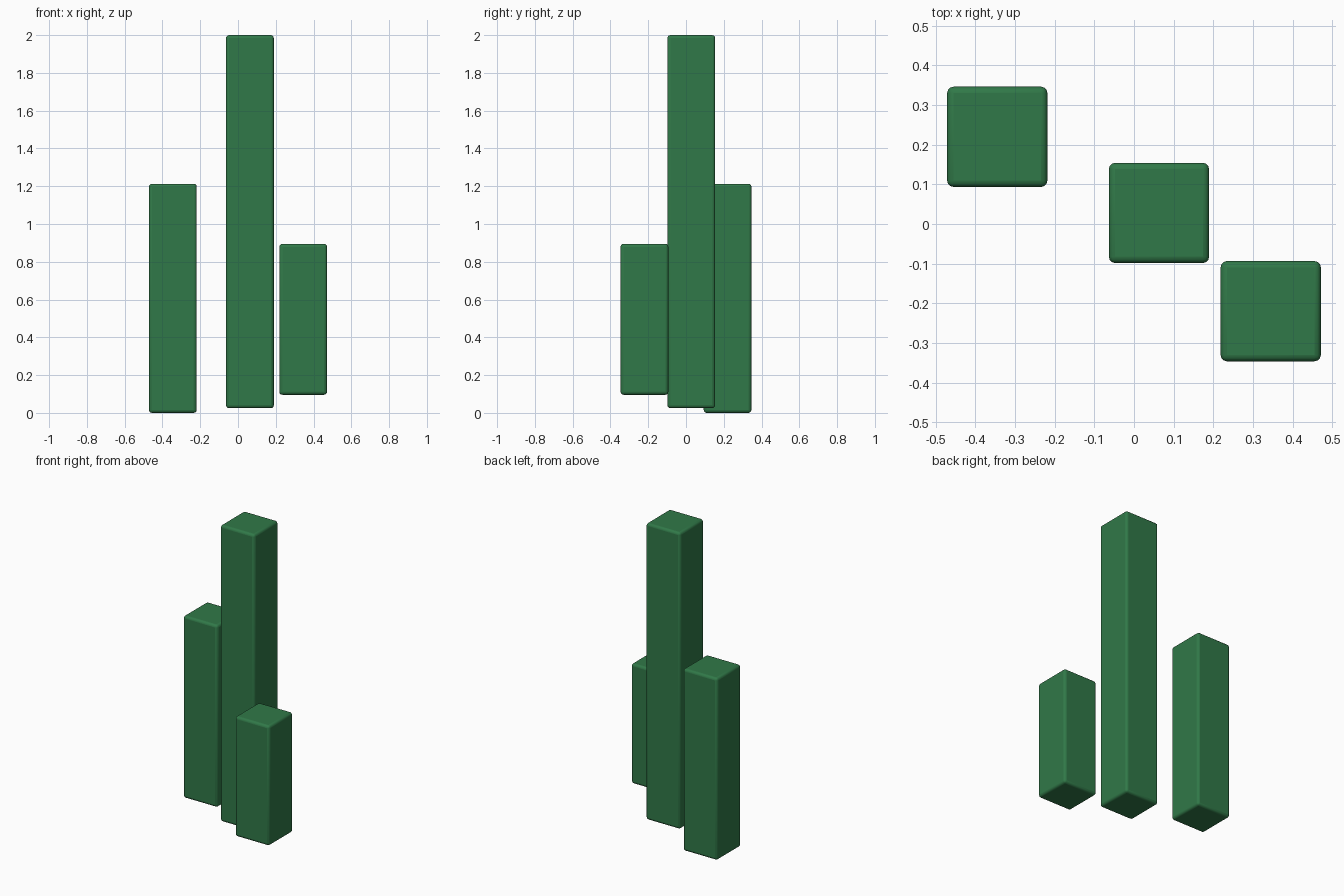
import bpy

if "Cube" in bpy.data.objects:
    bpy.data.objects.remove(bpy.data.objects["Cube"])

# Shared green finish
green = bpy.data.materials.new("green")
green.diffuse_color = (0.03, 0.19, 0.065, 1)
green.use_nodes = True
green.node_tree.nodes["Principled BSDF"].inputs["Base Color"].default_value = green.diffuse_color

WIDTH = 0.253


def column(name, x, y, bottom, top):
    """Square column with softly rounded edges."""
    bpy.ops.mesh.primitive_cube_add(size=1, location=(x, y, (bottom + top) / 2))
    ob = bpy.context.object
    ob.name = name
    ob.scale = (WIDTH, WIDTH, top - bottom)
    bpy.ops.object.transform_apply(location=False, rotation=False, scale=True)
    bevel = ob.modifiers.new("rounded_edges", 'BEVEL')
    bevel.width = 0.016
    bevel.segments = 3
    ob.data.materials.append(green)
    bpy.ops.object.shade_smooth_by_angle()


# Three free-standing columns, stepped along a diagonal
column("medium_column", -0.345, 0.22, 0.0, 1.213)
column("tall_column", 0.063, 0.028, 0.025, 2.0)
column("short_column", 0.345, -0.22, 0.096, 0.895)
